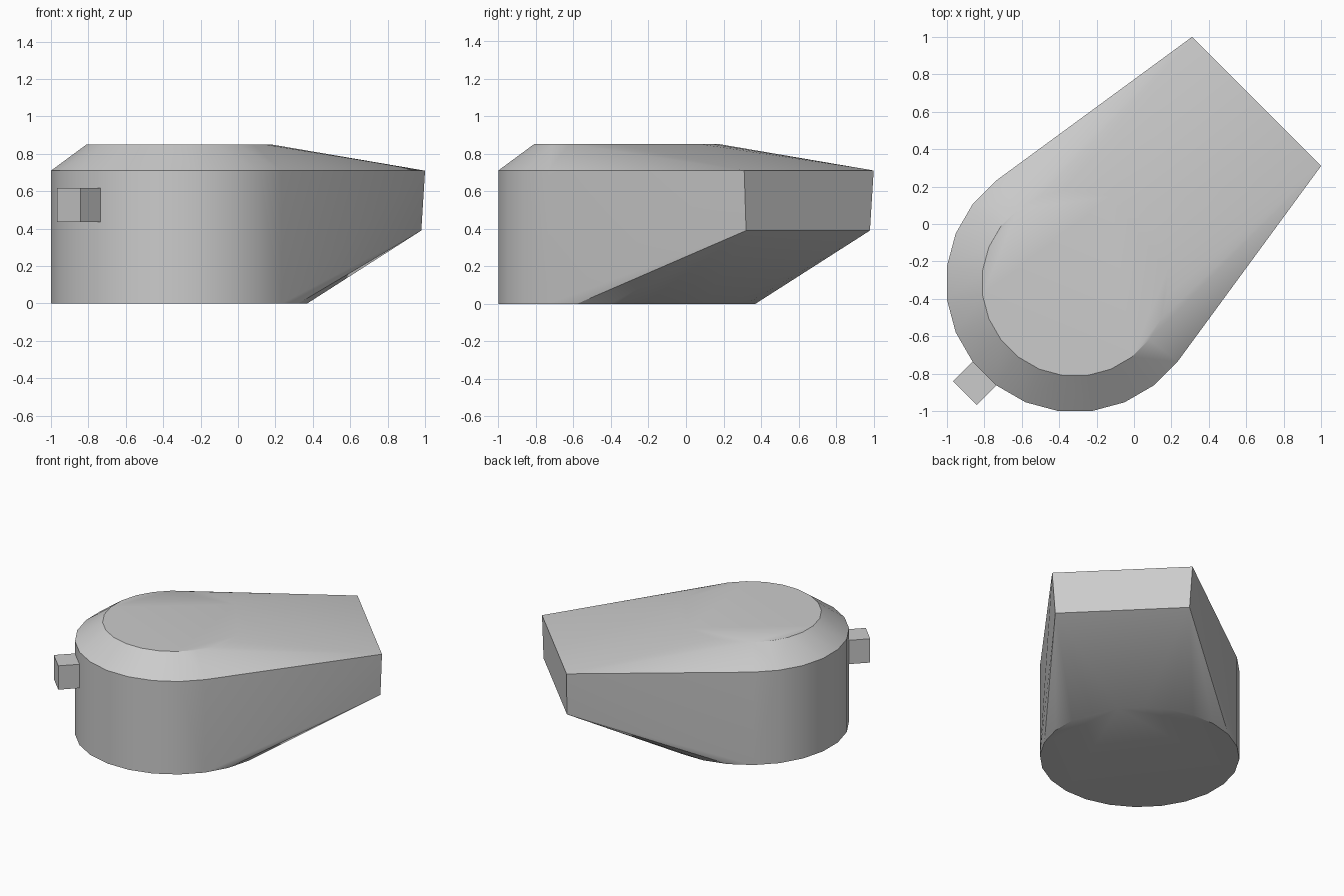
import bpy, bmesh
from math import sin, cos, radians, sqrt

cube = bpy.data.objects.get("Cube")
if cube:
    bpy.data.objects.remove(cube, do_unlink=True)

SIDES = 24
CENTRE = (-0.315, -0.315, 0)   # axis of the round rear end
HEADING = radians(45)          # local +x points towards the nose

grey = bpy.data.materials.new("light grey")
grey.use_nodes = True
colour = (0.6, 0.6, 0.6, 1)
grey.diffuse_color = colour
grey.node_tree.nodes["Principled BSDF"].inputs["Base Color"].default_value = colour


def ring(apothem, z):
    """Regular polygon whose flats measure the given distance from the axis."""
    r = apothem / cos(radians(180 / SIDES))
    angles = [radians((k + 0.5) * 360 / SIDES) for k in range(SIDES)]
    return [(r * cos(a), r * sin(a), z) for a in angles]


def hull_object(name, points):
    """Convex solid around the points, turned to the heading."""
    bm = bmesh.new()
    for p in points:
        bm.verts.new(p)
    bmesh.ops.convex_hull(bm, input=bm.verts)
    loose = [v for v in bm.verts if not v.link_faces]
    bmesh.ops.delete(bm, geom=loose, context='VERTS')
    bmesh.ops.dissolve_limit(bm, angle_limit=radians(0.5),
                             verts=bm.verts, edges=bm.edges)
    bmesh.ops.recalc_face_normals(bm, faces=bm.faces)
    mesh = bpy.data.meshes.new(name)
    bm.to_mesh(mesh)
    bm.free()
    mesh.materials.append(grey)
    obj = bpy.data.objects.new(name, mesh)
    obj.location = CENTRE
    obj.rotation_euler.z = HEADING
    bpy.context.collection.objects.link(obj)
    return obj


# Body: round base and rim, smaller roof, all drawn out to a blunt nose
nose = []
for side in (-1, 1):
    nose += [(0.97 * sqrt(2), side * 0.345 * sqrt(2), 0.71),
             (0.965 * sqrt(2), side * 0.33 * sqrt(2), 0.39)]
body = hull_object("turret_body",
                   ring(0.685, 0) + ring(0.685, 0.71) + ring(0.495, 0.85) + nose)

# Small block standing out of the rear wall
hull_object("rear_block", [(x, y, z) for x in (-0.834, -0.66)
                           for y in (-0.09, 0.09) for z in (0.435, 0.617)])

# Smooth the round walls, keep the rims and nose edges sharp
bpy.ops.object.select_all(action='DESELECT')
body.select_set(True)
bpy.context.view_layer.objects.active = body
bpy.ops.object.shade_smooth_by_angle(angle=radians(30))
